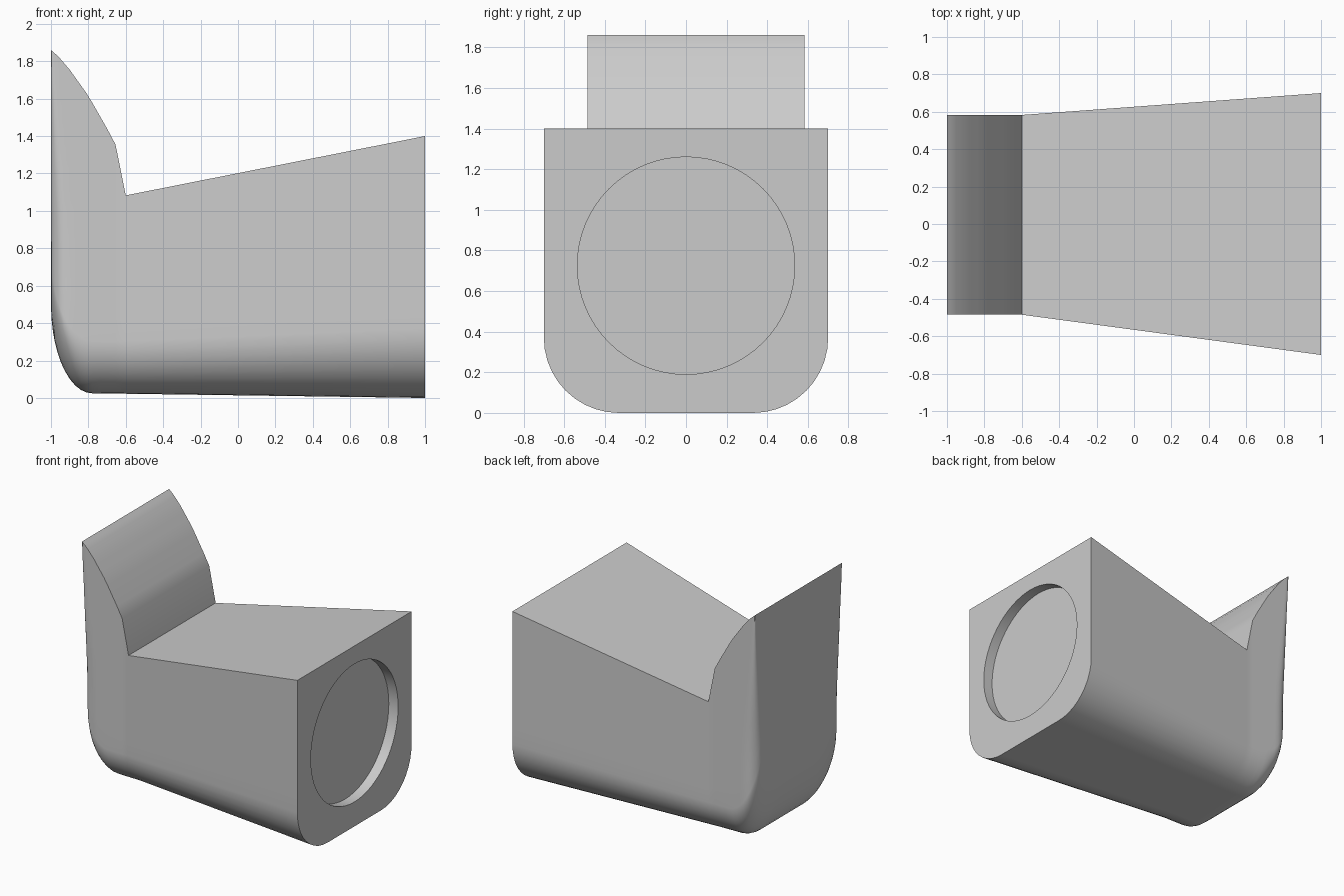
import bpy, bmesh
from math import sqrt, sin, cos, pi, radians

cube = bpy.data.objects.get("Cube")
if cube:
    bpy.data.objects.remove(cube, do_unlink=True)

grey = bpy.data.materials.new("plain grey")
grey.use_nodes = True
grey.diffuse_color = (0.6, 0.6, 0.6, 1)
grey.node_tree.nodes["Principled BSDF"].inputs["Base Color"].default_value = (0.6, 0.6, 0.6, 1)

NECK = -0.6      # where the sloping top meets the upright back
ROWS, ARC = 8, 10


def lerp(a, b, t):
    return a + (b - a) * t


def top_height(x):
    profile = [(-1, 1.86), (-0.96, 1.825), (-0.9, 1.755), (-0.8, 1.615),
               (-0.7, 1.44), (-0.655, 1.355), (NECK, 1.083), (1, 1.4)]
    for (x0, z0), (x1, z1) in zip(profile, profile[1:]):
        if x <= x1:
            return lerp(z0, z1, (x - x0) / (x1 - x0))


def bottom_height(x):
    if x < -0.78:    # rounded lower rear edge
        u = (-0.78 - x) / 0.22
        return 0.5 - 0.475 * sqrt(max(0, 1 - u * u))
    return lerp(0.025, 0, (x + 0.78) / 1.78)


def rear_inset(x, z):
    # upright rear fillet that tapers to nothing at the tip
    r = 0.1 * min(1, max(0, (1.86 - z) / 1.06))
    d = x + 1
    return r - sqrt(r * r - (r - d) ** 2) if d < r else 0


def section(x):
    """Outline from the top of the +y side, under, to the top of the -y side."""
    t = max(0, (x - NECK) / (1 - NECK))
    y_pos, y_neg = lerp(0.583, 0.7, t), lerp(-0.485, -0.7, t)
    c, low, high = lerp(0.28, 0.37, t), bottom_height(x), top_height(x)
    side = [(0, lerp(high, low + c, i / ROWS)) for i in range(ROWS)]
    for i in range(ARC + 1):
        a = pi / 2 * i / ARC
        side.append((c * (1 - cos(a)), low + c * (1 - sin(a))))
    side = [(inset + rear_inset(x, z), z) for inset, z in side]
    return ([(x, y_pos - i, z) for i, z in side]
            + [(x, y_neg + i, z) for i, z in reversed(side)])


# Body: sections lofted along x
stations = [-1, -0.997, -0.99, -0.98, -0.965, -0.95, -0.93, -0.9, -0.87,
            -0.84, -0.81, -0.78, -0.74, -0.7, -0.655, NECK, 1]
bm = bmesh.new()
rings = [[bm.verts.new(p) for p in section(x)] for x in stations]
for a, b in zip(rings, rings[1:]):
    for i in range(len(a)):
        j = (i + 1) % len(a)
        bm.faces.new((a[i], a[j], b[j], b[i]))
bm.faces.new(rings[0])
bm.faces.new(rings[-1])
bmesh.ops.recalc_face_normals(bm, faces=bm.faces)
mesh = bpy.data.meshes.new("body")
bm.to_mesh(mesh)
bm.free()
body = bpy.data.objects.new("body", mesh)
bpy.context.collection.objects.link(body)
mesh.materials.append(grey)

# Round recess in the large end
bpy.ops.mesh.primitive_cylinder_add(vertices=64, radius=0.535, depth=0.2,
                                    location=(1.02, 0, 0.725), rotation=(0, pi / 2, 0))
cutter = bpy.context.object
cutter.name = "recess_cutter"
cutter.hide_render = True
cutter.data.materials.append(grey)
cut = body.modifiers.new("recess", 'BOOLEAN')
cut.operation, cut.solver, cut.object = 'DIFFERENCE', 'EXACT', cutter

bpy.ops.object.select_all(action='DESELECT')
body.select_set(True)
bpy.context.view_layer.objects.active = body
bpy.ops.object.modifier_apply(modifier=cut.name)
bpy.data.objects.remove(cutter, do_unlink=True)

# Smooth fillets, flat main sides
bpy.ops.object.shade_smooth_by_angle(angle=radians(30))
weighted = body.modifiers.new("flat sides", 'WEIGHTED_NORMAL')
weighted.keep_sharp = True
